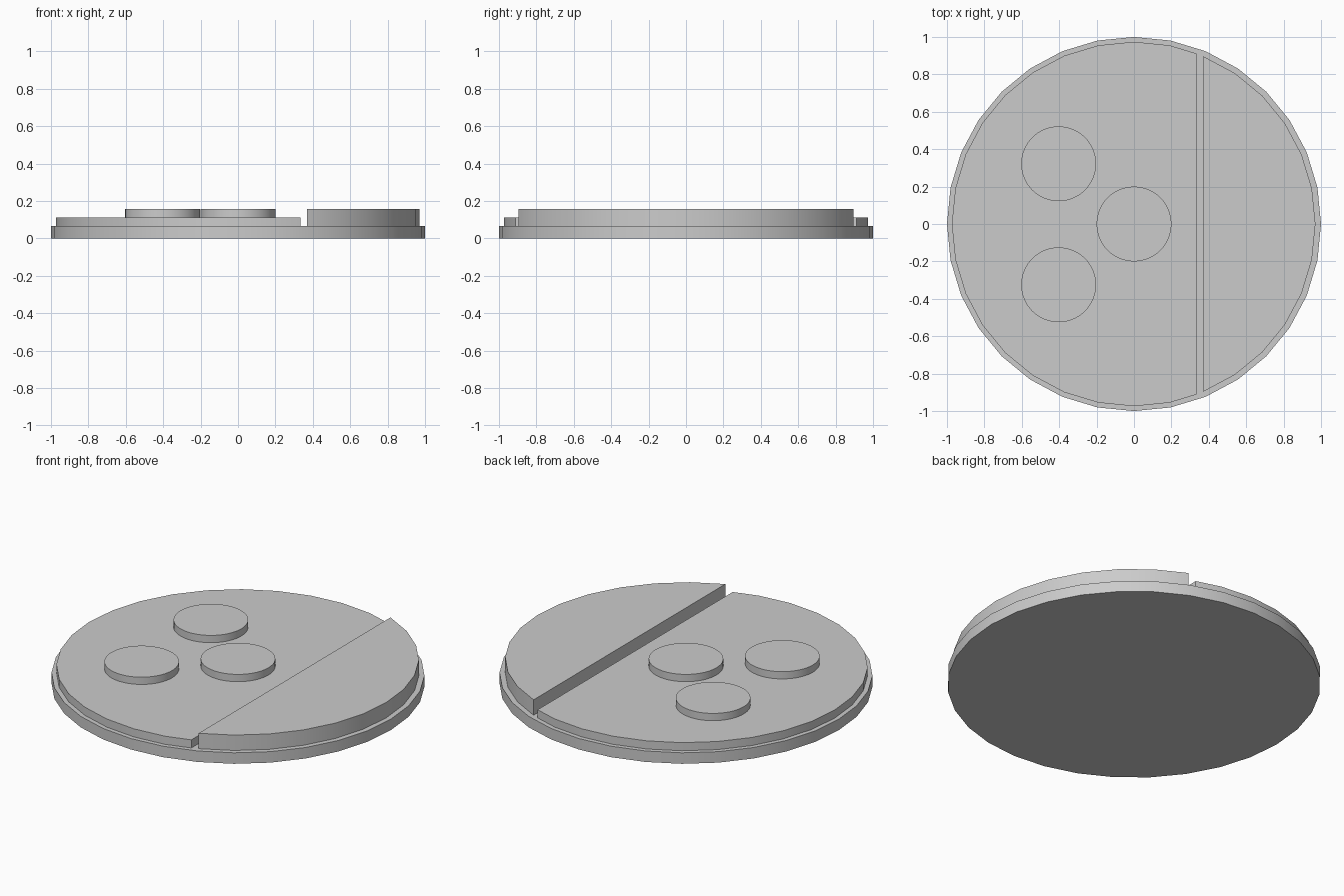
import bpy
import bmesh
import math

cube = bpy.data.objects.get("Cube")
if cube:
    bpy.data.objects.remove(cube, do_unlink=True)

# One light grey for every part
GREY = (0.6, 0.6, 0.6, 1.0)
grey = bpy.data.materials.new("light_grey")
grey.use_nodes = True
grey.diffuse_color = GREY
grey.node_tree.nodes["Principled BSDF"].inputs["Base Color"].default_value = GREY

BASE_TOP = 0.065
SLAB_TOP = 0.113
HIGH_TOP = 0.156


def disc(name, radius, bottom, top, sides, centre=(0, 0), cut_x=None, keep_left=True):
    """Upright disc, optionally cut straight along x = cut_x."""
    bm = bmesh.new()
    bmesh.ops.create_cone(bm, cap_ends=True, segments=sides, radius1=radius,
                          radius2=radius, depth=top - bottom)
    if cut_x is not None:
        geom = bm.verts[:] + bm.edges[:] + bm.faces[:]
        bmesh.ops.bisect_plane(bm, geom=geom, plane_co=(cut_x, 0, 0),
                               plane_no=(1, 0, 0), clear_outer=keep_left,
                               clear_inner=not keep_left)
        rim = [e for e in bm.edges if e.is_boundary]
        bmesh.ops.holes_fill(bm, edges=rim, sides=0)
    bmesh.ops.recalc_face_normals(bm, faces=bm.faces[:])
    mesh = bpy.data.meshes.new(name)
    bm.to_mesh(mesh)
    bm.free()
    mesh.materials.append(grey)
    obj = bpy.data.objects.new(name, mesh)
    obj.location = (*centre, (bottom + top) / 2)
    bpy.context.collection.objects.link(obj)
    bpy.ops.object.select_all(action="DESELECT")
    obj.select_set(True)
    bpy.context.view_layer.objects.active = obj
    bpy.ops.object.shade_smooth_by_angle(angle=math.radians(30))
    return obj


# Base plate and the two raised sections with a groove between them
disc("base_plate", 1.0, 0, BASE_TOP, 32)
disc("low_section", 0.974, BASE_TOP, SLAB_TOP, 32, cut_x=0.333)
disc("high_section", 0.97, BASE_TOP, HIGH_TOP, 32, cut_x=0.37, keep_left=False)

# Three round buttons
for name, centre in (("centre_button", (0, 0)),
                     ("back_button", (-0.403, 0.322)),
                     ("front_button", (-0.403, -0.325))):
    disc(name, 0.2, SLAB_TOP, HIGH_TOP, 64, centre)
